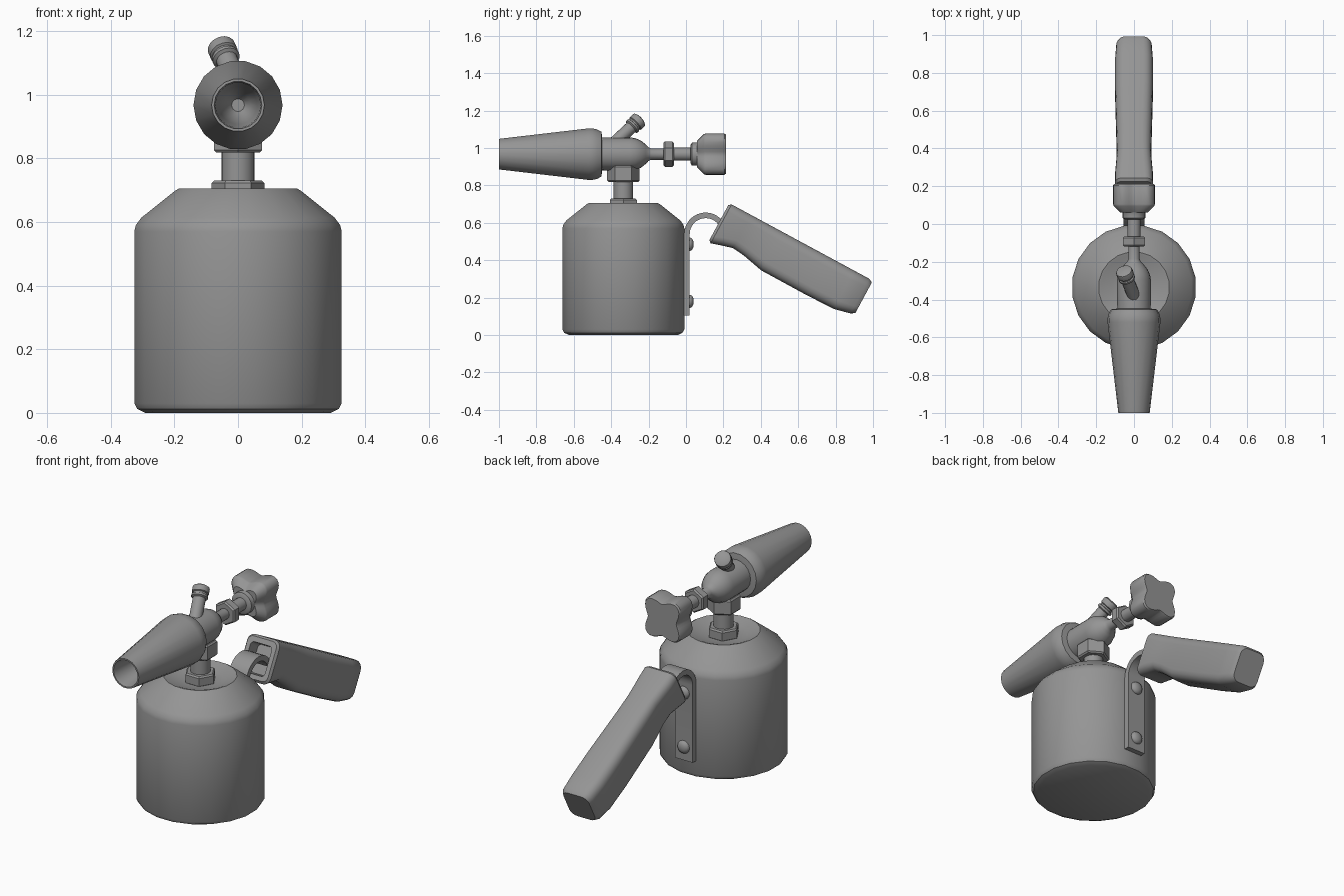
import bpy, bmesh, math
from mathutils import Vector, Matrix

if "Cube" in bpy.data.objects:
    bpy.data.objects.remove(bpy.data.objects["Cube"])

# Single material
grey = bpy.data.materials.new("grey metal")
grey.use_nodes = True
COLOR = (0.3, 0.3, 0.3, 1)
grey.diffuse_color = COLOR
grey.node_tree.nodes["Principled BSDF"].inputs["Base Color"].default_value = COLOR


def loft(name, rings, angle=32):
    """Skin a list of equal-length point rings and cap both ends."""
    bm = bmesh.new()
    loops = [[bm.verts.new(p) for p in ring] for ring in rings]
    n = len(loops[0])
    for a, b in zip(loops, loops[1:]):
        for i in range(n):
            j = (i + 1) % n
            bm.faces.new((a[i], a[j], b[j], b[i]))
    bm.faces.new(loops[0])
    bm.faces.new(loops[-1])
    bmesh.ops.recalc_face_normals(bm, faces=bm.faces)
    mesh = bpy.data.meshes.new(name)
    bm.to_mesh(mesh)
    bm.free()
    mesh.materials.append(grey)
    ob = bpy.data.objects.new(name, mesh)
    bpy.context.collection.objects.link(ob)
    bpy.ops.object.select_all(action='DESELECT')
    ob.select_set(True)
    bpy.context.view_layer.objects.active = ob
    bpy.ops.object.shade_smooth_by_angle(angle=math.radians(angle))
    return ob


def lathe(name, profile, origin, axis, sides=20, turn=0.0, angle=32):
    """Revolve (radius, distance) pairs around an axis through origin."""
    rot = Vector(axis).to_track_quat('Z', 'Y').to_matrix()
    rings = []
    for r, d in profile:
        ring = []
        for i in range(sides):
            t = 2 * math.pi * i / sides + turn
            ring.append(Vector(origin) + rot @ Vector((r * math.cos(t), r * math.sin(t), d)))
        rings.append(ring)
    return loft(name, rings, angle)


def nut(name, r, start, end, origin, axis, turn=0.0):
    c = 0.008
    return lathe(name, [(r - c, start), (r, start + c), (r, end - c), (r - c, end)],
                 origin, axis, 6, turn, 20)


UP, BACK = (0, 0, 1), (0, 1, 0)
TANK = (0, -0.335, 0)
AXIS = (0, 0, 0.967)

# Fuel tank with dished top
lathe("tank", [(0.295, 0), (0.32, 0.012), (0.33, 0.03), (0.33, 0.57), (0.325, 0.59),
               (0.308, 0.613), (0.2, 0.698), (0.188, 0.705), (0.175, 0.702),
               (0.12, 0.68), (0.05, 0.675)], TANK, UP, 20, math.pi / 20)

# Riser from tank to burner
nut("tank_nut", 0.083, 0.67, 0.73, TANK, UP)
lathe("riser", [(0.052, 0.7), (0.052, 0.85)], TANK, UP, 16)
nut("burner_nut", 0.087, 0.818, 0.905, TANK, UP, math.pi / 2)

# Burner body, rounded into the valve neck
lathe("burner_body", [(0.088, -0.5), (0.09, -0.3), (0.085, -0.27), (0.072, -0.24),
                      (0.052, -0.215), (0.036, -0.2), (0.03, -0.185), (0.03, -0.1)],
      AXIS, BACK, 20)

# Hollow flame nozzle
lathe("nozzle", [(0.02, -0.7), (0.04, -0.73), (0.06, -0.84), (0.071, -0.98),
                 (0.075, -1.0), (0.083, -1.0), (0.14, -0.52), (0.14, -0.5),
                 (0.134, -0.475), (0.122, -0.452), (0.08, -0.447)], AXIS, BACK, 18)

# Angled filler plug, measured back from its tip
lathe("filler_plug", [(0.032, 0), (0.043, 0.006), (0.045, 0.012), (0.045, 0.038),
                      (0.038, 0.042), (0.038, 0.05), (0.044, 0.053), (0.044, 0.064),
                      (0.034, 0.07), (0.034, 0.2)],
      (-0.055, -0.245, 1.155), (0.28, -0.7, -0.65), 16)

# Valve stem, nut and four-lobed knob
lathe("valve_stem", [(0.035, -0.1), (0.035, 0.06)], AXIS, BACK, 16)
nut("valve_nut", 0.068, -0.12, -0.065, AXIS, BACK, math.pi / 2)
lathe("knob_collar", [(0.05, 0.025), (0.062, 0.032), (0.062, 0.06), (0.07, 0.075)],
      AXIS, BACK, 16)


def knob_ring(y, size):
    ring = []
    for i in range(48):
        t = 2 * math.pi * i / 48
        r = size * (0.116 - 0.023 * math.cos(4 * t))
        ring.append((r * math.cos(t), y, AXIS[2] + r * math.sin(t)))
    return ring


loft("knob", [knob_ring(y, s) for y, s in
              [(0.06, 0.65), (0.095, 0.97), (0.105, 1), (0.205, 1), (0.213, 0.95)]])

# Hooked strap joining tank and handle
path = [((0.005, 0.105), (1, 0))]
for k in range(13):
    a = math.pi - k * math.radians(160) / 12
    radial = (-math.cos(a), -math.sin(a))
    path.append(((0.105 + 0.1 * math.cos(a), 0.54 + 0.1 * math.sin(a)), radial))
h, w = 0.015, 0.056
rings = []
for (y, z), (ny, nz) in path:
    rings.append([(sx * w, y + s * h * ny, z + s * h * nz)
                  for sx, s in ((-1, -1), (1, -1), (1, 1), (-1, 1))])
loft("strap", rings)

# Rivets
for label, z in (("upper", 0.485), ("lower", 0.18)):
    lathe(label + "_rivet", [(0.036, 0.0), (0.036, 0.024), (0.03, 0.033), (0.018, 0.039),
                             (0.005, 0.041)], (0, 0, z), BACK, 14, 0, 50)

# Handle: rounded-box sections along a sloping axis
ORIGIN = Vector((0, 0.175, 0.6))
ALONG, ACROSS = Vector((0, 0.88, -0.475)), Vector((0, 0.475, 0.88))


def handle_ring(u, low, high, half, corner):
    ring = []
    for sx, sv, start in ((1, 1, 0), (-1, 1, 90), (-1, -1, 180), (1, -1, 270)):
        for k in range(5):
            t = math.radians(start + k * 22.5)
            x = sx * (half - corner) + corner * math.cos(t)
            v = (high if sv > 0 else low) - sv * corner + corner * math.sin(t)
            ring.append(ORIGIN + ALONG * u + ACROSS * v + Vector((x, 0, 0)))
    return ring


loft("handle", [handle_ring(*s) for s in [
    (0.07, -0.075, 0.075, 0.062, 0.02), (0.0, -0.08, 0.08, 0.066, 0.02),
    (0.0, -0.105, 0.108, 0.09, 0.03), (0.014, -0.117, 0.119, 0.1, 0.04),
    (0.07, -0.1, 0.119, 0.1, 0.045), (0.13, -0.083, 0.119, 0.095, 0.045),
    (0.2, -0.09, 0.119, 0.09, 0.045), (0.32, -0.116, 0.119, 0.093, 0.05),
    (0.6, -0.117, 0.119, 0.1, 0.05), (0.76, -0.113, 0.119, 0.1, 0.05),
    (0.85, -0.092, 0.119, 0.093, 0.045), (0.872, -0.078, 0.108, 0.08, 0.04)]])
